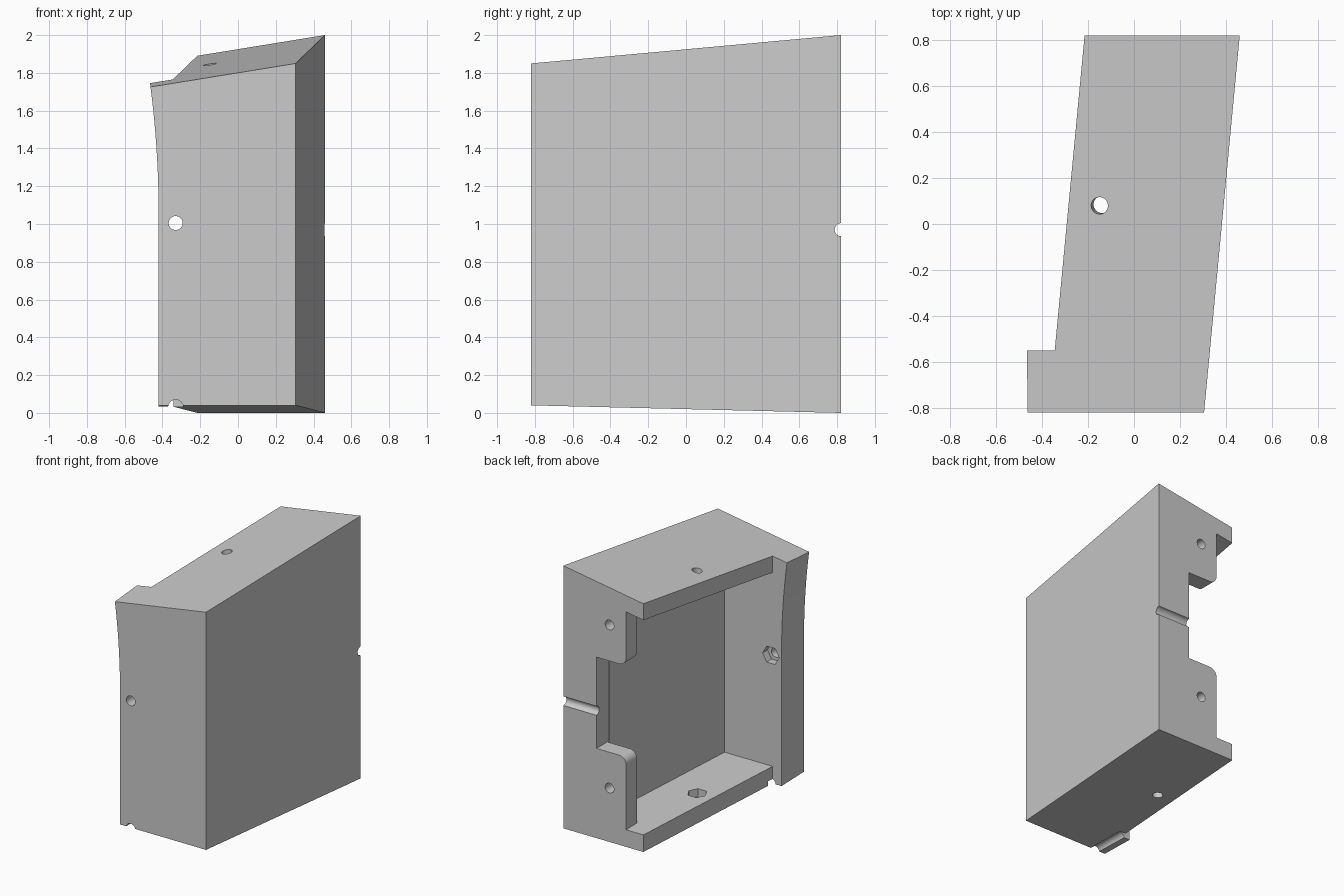
import bpy, bmesh, math
from mathutils import Vector

if "Cube" in bpy.data.objects:
    bpy.data.objects.remove(bpy.data.objects["Cube"])


def top_z(x, y):
    return 1.85 + 0.162 * (x - 0.305) + 0.0762 * (y + 0.82)


def base_z(x, y):
    return 0.02 - 0.0244 * y


def loft(name, lower, upper):
    """Closed solid between two matching point loops."""
    bm = bmesh.new()
    a = [bm.verts.new(p) for p in lower]
    b = [bm.verts.new(p) for p in upper]
    bm.faces.new(a)
    bm.faces.new(b)
    for i in range(len(a)):
        j = (i + 1) % len(a)
        bm.faces.new((a[i], a[j], b[j], b[i]))
    bmesh.ops.recalc_face_normals(bm, faces=bm.faces)
    mesh = bpy.data.meshes.new(name)
    bm.to_mesh(mesh)
    bm.free()
    obj = bpy.data.objects.new(name, mesh)
    bpy.context.collection.objects.link(obj)
    return obj


def plan_prism(name, plan, bottom=0.0, top=0.0):
    """Footprint between the sloping base and roof, inset by wall thickness."""
    return loft(name, [(x, y, base_z(x, y) + bottom) for x, y in plan],
                [(x, y, top_z(x, y) - top) for x, y in plan])


def side_prism(name, profile, y0, y1):
    """XZ profile extruded along y."""
    return loft(name, [(x, y0, z) for x, z in profile], [(x, y1, z) for x, z in profile])


def rod(name, start, end, r, sides=32):
    start, end = Vector(start), Vector(end)
    q = (end - start).to_track_quat('Z', 'Y')
    ring = [q @ Vector((r * math.cos(t), r * math.sin(t), 0))
            for t in (2 * math.pi * i / sides for i in range(sides))]
    return loft(name, [start + v for v in ring], [end + v for v in ring])


def arc(cx, cz, r, a0, a1, n=8):
    return [(cx + r * math.cos(math.radians(a0 + (a1 - a0) * i / n)),
             cz + r * math.sin(math.radians(a0 + (a1 - a0) * i / n))) for i in range(n + 1)]


# Slanted outer body with the front lip
housing = plan_prism("open_sided_housing", [
    (-0.466, -0.82), (0.305, -0.82), (0.46, 0.82),
    (-0.215, 0.82), (-0.345, -0.55), (-0.466, -0.55)])
cutters = []

# Curved outer edge of the lip
curve = [(-0.42 - 0.045 * (i / 14) ** 2, 1.05 + 0.69 * i / 14) for i in range(15)]
cutters.append(side_prism("lip_curve", [(-0.6, -0.1), (-0.42, -0.1)] + curve
                          + [(-0.47, 1.8), (-0.6, 1.8)], -0.9, -0.5))

# Main cavity, open to the left
cutters.append(plan_prism("cavity", [(-0.8, -0.55), (0.06, -0.55), (0.177, 0.69), (-0.8, 0.69)],
                          0.13, 0.125))

# Back wall: side gap and window between two rounded tabs
cutters.append(plan_prism("back_gap", [(-0.6, 0.65), (-0.07, 0.65), (-0.07, 0.9), (-0.6, 0.9)],
                          0.13, 0.125))
cutters.append(side_prism("back_window", [(0.18, 0.683)] + arc(-0.01, 0.623, 0.06, 90, 180)
                          + [(-0.12, 0.623), (-0.12, 1.438)]
                          + arc(-0.01, 1.438, 0.06, 180, 270) + [(0.18, 1.378)], 0.67, 0.9))

# Half-round channels on the back face and under the lip
cutters.append(rod("back_channel", (-0.5, 0.822, 0.97), (0.6, 0.822, 0.97), 0.035))
cutters.append(rod("lip_channel", (-0.33, -0.9, 0.03), (-0.33, -0.5, 0.03), 0.04))

# Bolt holes with hexagonal nut pockets on the inside
up = Vector((-0.162, -0.0762, 1)).normalized()
roof = Vector((-0.15, 0.08, top_z(-0.15, 0.08)))
holes = [
    (roof, up, 0.125),
    (Vector((-0.15, 0.08, base_z(-0.15, 0.08))), Vector((0, 0, -1)), 0.13),
    (Vector((-0.33, -0.82, 1.005)), Vector((0, -1, 0)), 0.27),
]
for p, n, wall in holes:
    cutters.append(rod("bolt_hole", p + n * 0.06, p - n * (wall + 0.06), 0.037))
    cutters.append(rod("nut_pocket", p - n * (wall - 0.06), p - n * (wall + 0.05), 0.07, 6))

# Plain holes through the back tabs
for z in (0.41, 1.653):
    cutters.append(rod("tab_hole", (0.07, 0.6, z), (0.07, 0.9, z), 0.037))

# Cut everything and bake the result
for c in cutters:
    c.hide_render = True
    m = housing.modifiers.new(c.name, 'BOOLEAN')
    m.operation = 'DIFFERENCE'
    m.solver = 'EXACT'
    m.object = c
bpy.context.view_layer.update()
baked = bpy.data.meshes.new_from_object(
    housing.evaluated_get(bpy.context.evaluated_depsgraph_get()))
housing.modifiers.clear()
housing.data = baked
for c in cutters:
    bpy.data.objects.remove(c)

bpy.context.view_layer.objects.active = housing
housing.select_set(True)
bpy.ops.object.shade_smooth_by_angle(angle=math.radians(30))
